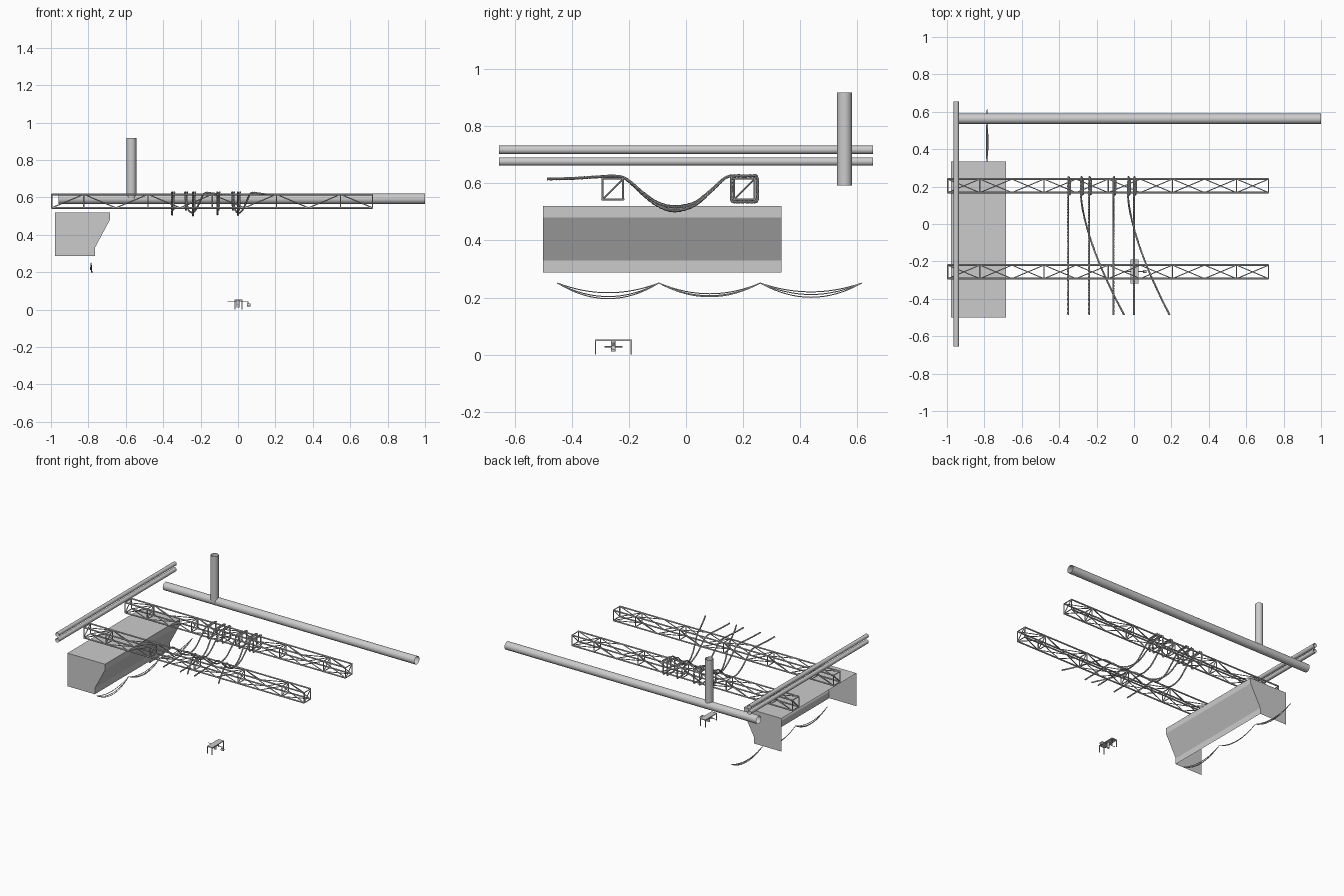
import bpy, bmesh, math
from mathutils import Vector, Matrix

if "Cube" in bpy.data.objects:
    bpy.data.objects.remove(bpy.data.objects["Cube"])


def finish(name, bm, smooth=False):
    me = bpy.data.meshes.new(name)
    bm.to_mesh(me)
    bm.free()
    ob = bpy.data.objects.new(name, me)
    bpy.context.collection.objects.link(ob)
    if smooth:
        for p in me.polygons:
            p.use_smooth = True
        me.set_sharp_from_angle(angle=math.radians(35))
    return ob


def bar(bm, a, b, r, n=8, caps=True):
    a, b = Vector(a), Vector(b)
    d = b - a
    m = Matrix.Translation((a + b) / 2) @ d.to_track_quat('Z', 'Y').to_matrix().to_4x4()
    bmesh.ops.create_cone(bm, cap_ends=caps, segments=n, radius1=r, radius2=r,
                          depth=d.length, matrix=m)


def box(bm, c, s):
    bmesh.ops.create_cube(bm, size=1, matrix=Matrix.Translation(c) @ Matrix.Diagonal((*s, 1)))


def pipe(name, a, b, r):
    bm = bmesh.new()
    bar(bm, a, b, r, 24, False)
    finish(name, bm, True)


def strands(name, paths, r):
    cu = bpy.data.curves.new(name, 'CURVE')
    cu.dimensions = '3D'
    cu.bevel_depth = r
    cu.bevel_resolution = 1
    cu.use_fill_caps = True
    for pts in paths:
        sp = cu.splines.new('POLY')
        sp.points.add(len(pts) - 1)
        for p, co in zip(sp.points, pts):
            p.co = (*co, 1)
        sp.use_smooth = True
    ob = bpy.data.objects.new(name, cu)
    bpy.context.collection.objects.link(ob)
    bpy.ops.object.select_all(action='DESELECT')
    bpy.context.view_layer.objects.active = ob
    ob.select_set(True)
    bpy.ops.object.convert(target='MESH')


# open-ended pipes
pipe("long_pipe", (-0.96, 0.562, 0.592), (1.0, 0.562, 0.592), 0.028)
pipe("riser_pipe", (-0.57, 0.555, 0.592), (-0.57, 0.555, 0.918), 0.026)
pipe("upper_cross_pipe", (-0.95, -0.655, 0.717), (-0.95, 0.655, 0.717), 0.0145)
pipe("lower_cross_pipe", (-0.95, -0.655, 0.676), (-0.95, 0.655, 0.676), 0.0145)


# box trusses
def truss(name, yc):
    bm = bmesh.new()
    x0, step, h, zc = -0.996, 0.1716, 0.036, 0.58
    P = lambda i, sy, sz: (x0 + i * step, yc + sy * h, zc + sz * h)
    corners = [(-1, -1), (1, -1), (1, 1), (-1, 1)]
    for c in corners:
        bar(bm, P(0, *c), P(10, *c), 0.005)
    for i in [0, 1, 3, 5, 7, 9, 10]:
        for k in range(4):
            bar(bm, P(i, *corners[k]), P(i, *corners[k - 1]), 0.0035, 6)
        bar(bm, P(i, -1, -1), P(i, 1, 1), 0.003, 6)
    for i in range(10):
        u = -1 if i % 2 == 0 else 1
        for s in (-1, 1):
            bar(bm, P(i, s, u), P(i + 1, s, -u), 0.003, 6)
            bar(bm, P(i, u * s, s), P(i + 1, -u * s, s), 0.003, 6)
    finish(name, bm, True)


truss("front_truss", -0.256)
truss("rear_truss", 0.204)

# hood: open at the back and underneath
prof = [(-0.978, 0.287), (-0.978, 0.52), (-0.685, 0.52), (-0.685, 0.48),
        (-0.765, 0.33), (-0.765, 0.287)]
bm = bmesh.new()
ends = [[bm.verts.new((x, y, z)) for x, z in prof] for y in (-0.5, 0.335)]
bm.faces.new(ends[0])
bm.faces.new(ends[1][::-1])
for k in range(1, 5):
    bm.faces.new((ends[0][k], ends[1][k], ends[1][k + 1], ends[0][k + 1]))
finish("hood", bm)

# swagged cables below the hood
cables = []
for k, sag in enumerate((0.034, 0.044, 0.051)):
    pts = []
    for i in range(49):
        f = (i / 16) % 1
        s = sag + 0.004 * math.sin(i // 16 * 2 + k)
        bow = 4 * f * (1 - f)
        pts.append((-0.785 + (k - 1) * 0.004 * bow, -0.45 + 1.065 * i / 48, 0.251 - s * bow))
    cables.append(pts)
strands("swagged_cables", cables, 0.002)


# twisted ropes draped over the trusses
def smooth_path(pts, spacing):
    P = [pts[0]] + pts + [pts[-1]]
    fine = []
    for a, b, c, d in zip(P, P[1:], P[2:], P[3:]):
        for j in range(20):
            t = j / 20
            fine.append(0.5 * (2 * b + (c - a) * t + (2 * a - 5 * b + 4 * c - d) * t * t
                               + (3 * b - a - 3 * c + d) * t ** 3))
    out, run = [fine[0]], 0
    for p, q in zip(fine, fine[1:]):
        run += (q - p).length
        if run >= spacing:
            out.append(q)
            run = 0
    return out


DRAPE = [(-0.485, 0.615), (-0.4, 0.617), (-0.3, 0.623), (-0.25, 0.625), (-0.21, 0.615),
         (-0.15, 0.562), (-0.1, 0.525), (-0.04, 0.507), (0.03, 0.525), (0.09, 0.575),
         (0.135, 0.617), (0.165, 0.626)]
WRAP = [(0.205, 0.626), (0.242, 0.625), (0.25, 0.617), (0.25, 0.58), (0.25, 0.543),
        (0.242, 0.535), (0.205, 0.535), (0.167, 0.535), (0.159, 0.543), (0.159, 0.58),
        (0.159, 0.617), (0.167, 0.625), (0.205, 0.626), (0.25, 0.627)]


def rope(name, x, drift, lift):
    pts = []
    for y, z in DRAPE:
        t = max(0, (0.15 - y) / 0.635)
        bow = max(0, 1 - abs(y + 0.04) / 0.18)
        pts.append(Vector((x + drift * t ** 1.5, y, z + lift * bow)))
    for i, (y, z) in enumerate(WRAP):
        pts.append(Vector((x + 0.012 * i / 13, y, z)))
    path = smooth_path(pts, 0.005)
    paths = [[], [], []]
    for i, p in enumerate(path):
        tan = (path[min(i + 1, len(path) - 1)] - path[max(i - 1, 0)]).normalized()
        side = (Vector((1, 0, 0)) - tan * tan.x).normalized()
        up = tan.cross(side)
        for k in range(3):
            a = i * 0.8 + k * math.tau / 3
            paths[k].append(p + (side * math.cos(a) + up * math.sin(a)) * 0.0026)
    strands(name, paths, 0.0028)


ROPES = [(-0.352, 0, 0), (-0.24, 0, -0.004), (-0.11, 0, 0.002), (0.0, 0, -0.002),
         (-0.283, 0.23, 0.012), (-0.032, 0.222, 0.01)]
for n, (x, d, l) in enumerate(ROPES):
    rope(f"rope_{n + 1}", x, d, l)

# small bench with a crank and hanging rotor
bx, by = 0.002, -0.254
bm = bmesh.new()
box(bm, (bx, by, 0.0505), (0.042, 0.129, 0.005))
for sx in (-1, 1):
    for sy in (-1, 1):
        box(bm, (bx + sx * 0.0185, by + sy * 0.0625, 0.024), (0.005, 0.004, 0.048))
finish("bench", bm)

bm = bmesh.new()
bar(bm, (-0.055, by, 0.042), (0.055, by, 0.042), 0.002)
bar(bm, (0.052, by, 0.043), (0.057, by, 0.022), 0.003)
bar(bm, (0.048, by, 0.025), (0.066, by, 0.025), 0.008, 12)
bar(bm, (0.0, by, 0.012), (0.0, by, 0.048), 0.008, 12)
bar(bm, (0.0, by - 0.032, 0.028), (0.0, by + 0.032, 0.028), 0.0025)
finish("bench_mechanism", bm, True)
